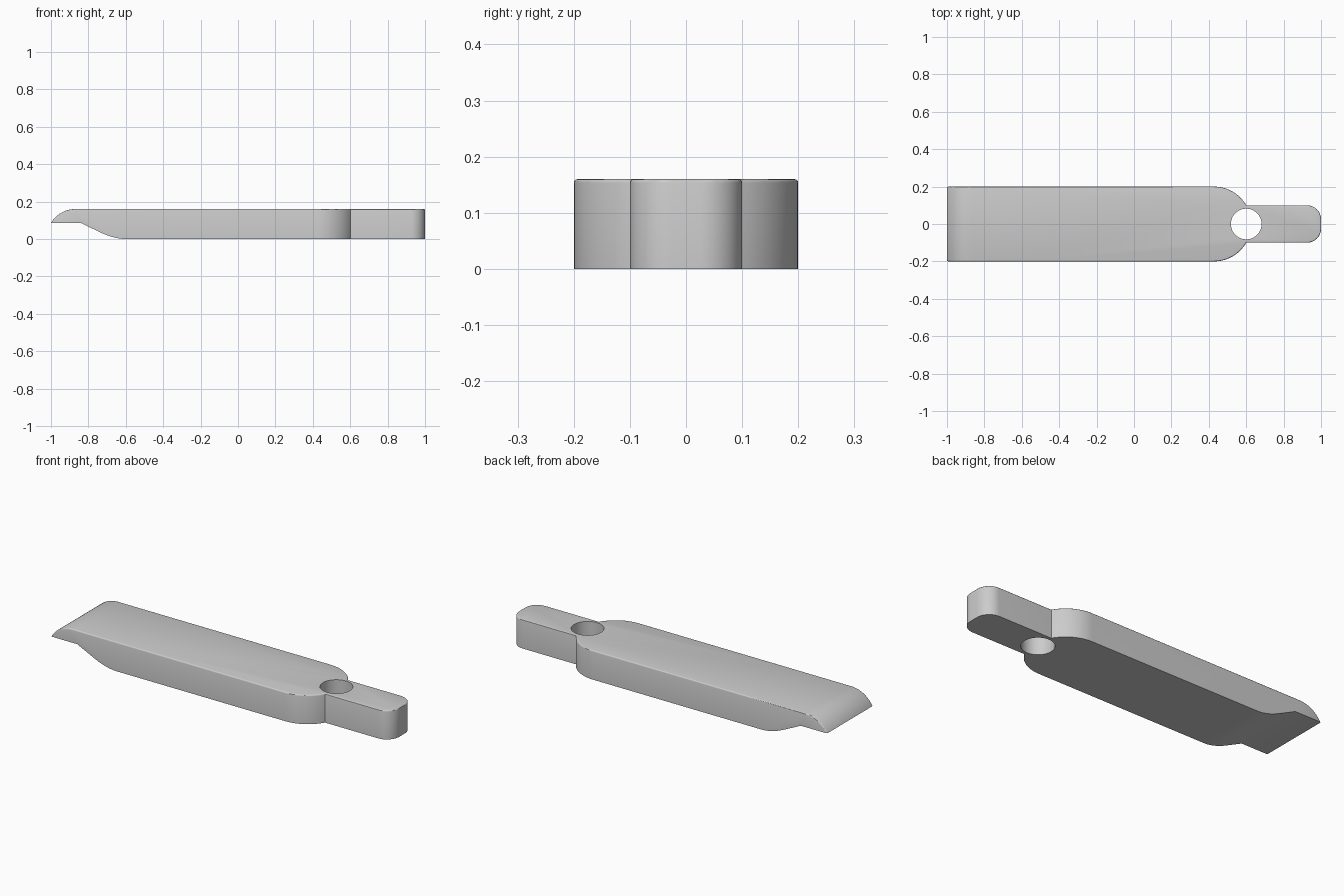
import bpy, bmesh
from math import sin, cos, radians

cube = bpy.data.objects.get("Cube")
if cube:
    bpy.data.objects.remove(cube, do_unlink=True)

THICK = 0.16

grey = bpy.data.materials.new("plain grey")
grey.use_nodes = True
COLOUR = (0.6, 0.6, 0.6, 1)
grey.diffuse_color = COLOUR
grey.node_tree.nodes["Principled BSDF"].inputs["Base Color"].default_value = COLOUR


def arc(cx, cy, r, a0, a1, n):
    """Points along a circular arc, angles in degrees."""
    angles = [radians(a0 + (a1 - a0) * i / n) for i in range(n + 1)]
    return [(cx + r * cos(a), cy + r * sin(a)) for a in angles]


def blend(p0, p1, p2, n):
    """Points along a quadratic curve."""
    return [tuple((1 - t) ** 2 * a + 2 * t * (1 - t) * b + t * t * c
                  for a, b, c in zip(p0, p1, p2))
            for t in (i / n for i in range(n + 1))]


def prism(name, points, shift):
    """Closed prism from 3D outline points moved along a shift vector."""
    bm = bmesh.new()
    base = bm.faces.new([bm.verts.new(p) for p in points])
    top = bmesh.ops.extrude_face_region(bm, geom=[base])["geom"]
    bmesh.ops.translate(bm, vec=shift,
                        verts=[v for v in top if isinstance(v, bmesh.types.BMVert)])
    bmesh.ops.recalc_face_normals(bm, faces=bm.faces)
    mesh = bpy.data.meshes.new(name)
    bm.to_mesh(mesh)
    bm.free()
    mesh.materials.append(grey)
    obj = bpy.data.objects.new(name, mesh)
    bpy.context.collection.objects.link(obj)
    return obj


def boolean(obj, cutter, operation):
    bpy.context.view_layer.objects.active = obj
    mod = obj.modifiers.new("cut", "BOOLEAN")
    mod.operation = operation
    mod.solver = "EXACT"
    mod.object = cutter
    bpy.ops.object.modifier_apply(modifier=mod.name)
    bpy.data.objects.remove(cutter, do_unlink=True)


# Plan outline: wide rounded blade with a narrow tab
half = [(-1, 0.2)] + arc(0.427, 0, 0.2, 90, 30, 16) + arc(0.925, 0.025, 0.075, 90, 0, 12)
plan = half + [(x, -y) for x, y in reversed(half)]
body = prism("blade_body", [(x, y, 0) for x, y in plan], (0, 0, THICK))

# Side profile: curved tip above, sloping scoop below
tip = arc(-0.87, 0.01, 0.15, 150, 90, 16)
scoop = blend((-0.6, 0), (-0.663, 0), (-0.74, 0.037), 10)
side = tip + [(1.1, THICK), (1.1, 0)] + scoop + [(-0.84, tip[0][1])]
profile = prism("profile_cutter", [(x, -0.3, z) for x, z in side], (0, 0.6, 0))
boolean(body, profile, "INTERSECT")

# Softened upper rim, leaving the sharp tip alone
bm = bmesh.new()
bm.from_mesh(body.data)
bmesh.ops.remove_doubles(bm, verts=bm.verts, dist=0.0005)
rim = []
for e in bm.edges:
    if len(e.link_faces) == 2:
        low, high = sorted(f.normal.z for f in e.link_faces)
        if abs(low) < 0.05 and high > 0.3:
            rim.append(e)
bmesh.ops.bevel(bm, geom=rim, offset=0.008, segments=3, profile=0.5,
                affect="EDGES", clamp_overlap=True)
bm.to_mesh(body.data)
bm.free()

# Round through hole
hole = prism("hole_cutter", [(x, y, -0.1) for x, y in arc(0.6, 0, 0.082, 0, 352.5, 47)],
             (0, 0, 0.4))
boolean(body, hole, "DIFFERENCE")

bpy.ops.object.select_all(action="DESELECT")
body.select_set(True)
bpy.context.view_layer.objects.active = body
bpy.ops.object.shade_smooth_by_angle(angle=radians(30))
